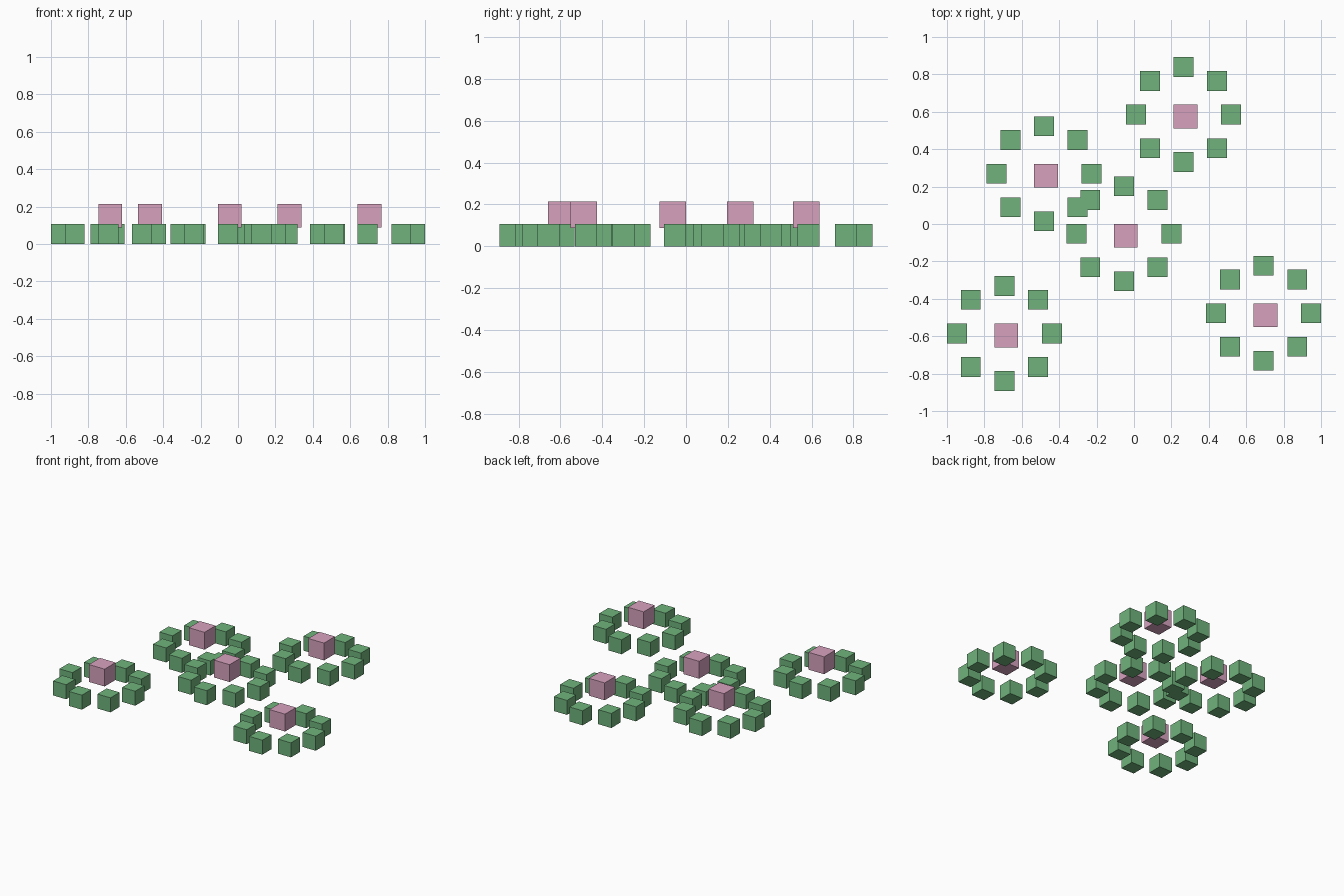
import bpy
import math

if "Cube" in bpy.data.objects:
    bpy.data.objects.remove(bpy.data.objects["Cube"])

LEAF, BLOOM = 0.106, 0.127      # cube edge lengths
RADIUS = 0.254                  # ring radius
CENTRES = [(0.265, 0.585), (-0.481, 0.269), (-0.054, -0.052),
           (-0.693, -0.585), (0.693, -0.477)]


def material(name, colour):
    mat = bpy.data.materials.new(name)
    mat.diffuse_color = colour
    mat.use_nodes = True
    mat.node_tree.nodes["Principled BSDF"].inputs["Base Color"].default_value = mat.diffuse_color
    return mat


green = material("leaf_green", (0.16, 0.45, 0.2, 1))
pink = material("bloom_pink", (0.68, 0.36, 0.52, 1))


def cube(name, size, location, mat):
    bpy.ops.mesh.primitive_cube_add(size=size, location=location)
    obj = bpy.context.object
    obj.name = name
    obj.data.materials.append(mat)


for n, (cx, cy) in enumerate(CENTRES, 1):
    # ring of eight axis-aligned leaf cubes on the ground
    for k in range(8):
        a = k * math.pi / 4
        cube(f"plant_{n}_leaf_{k + 1}", LEAF,
             (cx + RADIUS * math.cos(a), cy + RADIUS * math.sin(a), LEAF / 2), green)
    # raised bloom cube, set slightly off the ring centre
    cube(f"plant_{n}_bloom", BLOOM, (cx + 0.0105, cy - 0.0105, 0.15), pink)
